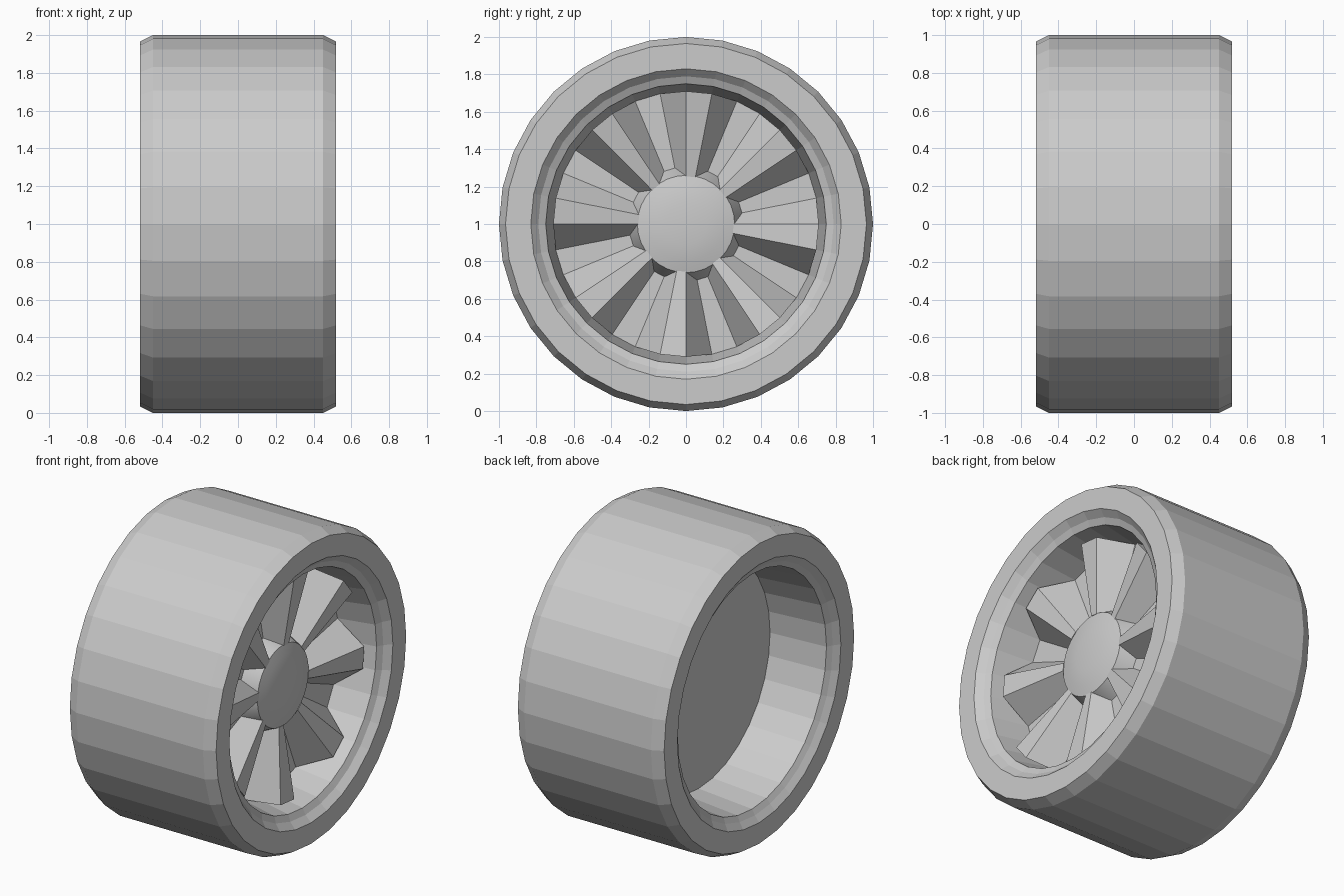
import bpy, bmesh
from math import cos, sin, radians, tau

if "Cube" in bpy.data.objects:
    bpy.data.objects.remove(bpy.data.objects["Cube"])

SEG = 32
STEP = 360 / SEG


def point(x, r, deg):
    # wheel axis runs along x, centre at z = 1
    return (x, r * cos(radians(deg)), 1 + r * sin(radians(deg)))


def finish(name, bm, smooth=False):
    bmesh.ops.remove_doubles(bm, verts=bm.verts, dist=1e-5)
    bmesh.ops.recalc_face_normals(bm, faces=bm.faces)
    me = bpy.data.meshes.new(name)
    bm.to_mesh(me)
    bm.free()
    ob = bpy.data.objects.new(name, me)
    bpy.context.collection.objects.link(ob)
    for p in me.polygons:
        p.use_smooth = smooth
    if smooth:
        me.set_sharp_from_angle(angle=radians(25))
    return ob


def lathe(name, profile, smooth=False):
    # profile holds (x, radius) points; radius 0 becomes a cap centre
    bm = bmesh.new()
    rings = []
    for x, r in profile:
        if r == 0:
            rings.append([bm.verts.new((x, 0, 1))] * SEG)
        else:
            rings.append([bm.verts.new(point(x, r, i * STEP)) for i in range(SEG)])
    for a, b in zip(rings, rings[1:]):
        for i in range(SEG):
            j = (i + 1) % SEG
            quad = list(dict.fromkeys((a[i], a[j], b[j], b[i])))
            bm.faces.new(quad)
    return finish(name, bm, smooth)


# Tyre: wide tread with bevelled shoulders and flat sidewalls
lathe("tyre", [(-.52, .83), (-.52, .965), (-.45, 1), (.45, 1), (.52, .965), (.52, .83)])

# Rim: stepped front lip, shallow front dish, solid disc, deep open back
lathe("rim", [(.52, .83), (.48, .79), (.46, .75), (.22, .71), (.22, 0)])
lathe("rim_back", [(-.09, 0), (-.09, .725), (-.47, .755), (-.49, .79), (-.52, .83)])

# Hub: tapered boss with a shallow domed cap
lathe("hub", [(.22, .305), (.32, .26), (.335, .2), (.35, .11), (.35, 0)], smooth=True)

# Spokes: eight ridges, wide at the dish floor and narrow at the front
bm = bmesh.new()
for k in range(8):
    a = k * 45
    base = (a + STEP, a - 2 * STEP)
    top = (a, a - STEP)
    mid = a - STEP / 2
    bi = [bm.verts.new(point(.22, .29, d)) for d in base]
    bo = [bm.verts.new(point(.22, .71, d)) for d in (base[0], top[0], top[1], base[1])]
    ti = [bm.verts.new(point(.325, .255, d)) for d in top]
    to = [bm.verts.new(point(.40, .71, d)) for d in top]
    bm.faces.new((ti[0], ti[1], to[1], to[0]))
    bm.faces.new((bi[0], ti[0], to[0], bo[0]))
    bm.faces.new((bi[1], bo[3], to[1], ti[1]))
    bm.faces.new((bi[0], bi[1], ti[1], ti[0]))
    bm.faces.new((bo[0], to[0], bo[1]))
    bm.faces.new((bo[1], to[0], to[1], bo[2]))
    bm.faces.new((bo[2], to[1], bo[3]))
finish("spokes", bm)
